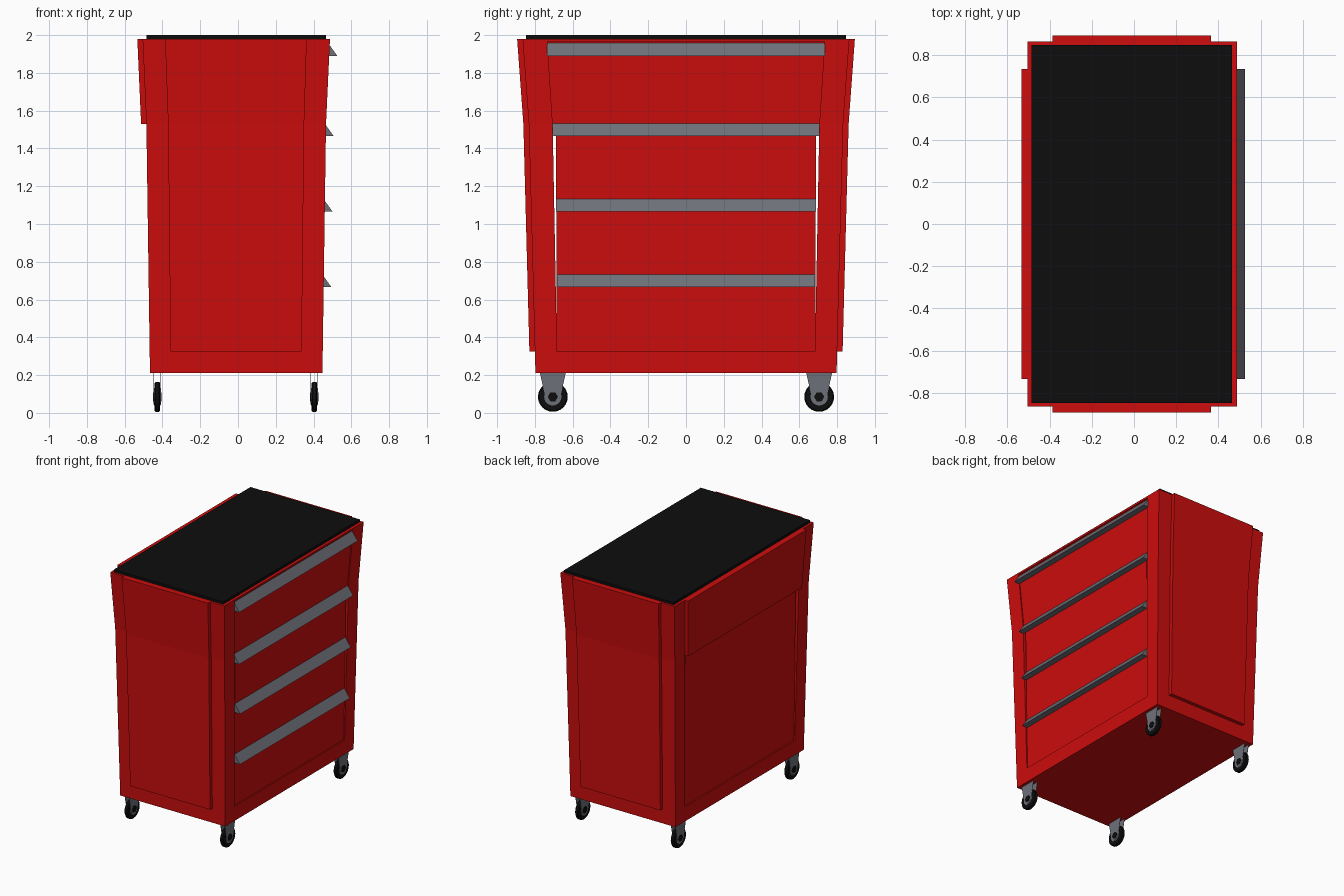
import bpy
import bmesh
from math import radians, sin, cos, pi

cube = bpy.data.objects.get("Cube")
if cube:
    bpy.data.objects.remove(cube, do_unlink=True)


def material(name, rgb):
    m = bpy.data.materials.new(name)
    m.use_nodes = True
    m.diffuse_color = (*rgb, 1)
    m.node_tree.nodes["Principled BSDF"].inputs["Base Color"].default_value = (*rgb, 1)
    return m


RED = material("red_paint", (0.61, 0.004, 0.004))
GREY = material("grey_steel", (0.155, 0.163, 0.19))
BLACK = material("black_rubber", (0.004, 0.004, 0.004))


def loft(name, rings, mat):
    """Solid made by joining equal-sized rings of points and capping both ends."""
    bm = bmesh.new()
    loops = [[bm.verts.new(p) for p in ring] for ring in rings]
    n = len(loops[0])
    for a, b in zip(loops, loops[1:]):
        for i in range(n):
            j = (i + 1) % n
            bm.faces.new((a[i], a[j], b[j], b[i]))
    bm.faces.new(loops[0])
    bm.faces.new(loops[-1])
    bmesh.ops.recalc_face_normals(bm, faces=bm.faces)
    mesh = bpy.data.meshes.new(name)
    bm.to_mesh(mesh)
    bm.free()
    mesh.materials.append(mat)
    obj = bpy.data.objects.new(name, mesh)
    bpy.context.collection.objects.link(obj)
    return obj


def rect(x0, x1, y0, y1, z):
    return [(x0, y0, z), (x1, y0, z), (x1, y1, z), (x0, y1, z)]


def flared(table):
    """Linear interpolation through the heights of a flared profile."""
    def at(z):
        for (z0, v0), (z1, v1) in zip(table, table[1:]):
            if z <= z1:
                break
        return v0 + (v1 - v0) * (z - z0) / (z1 - z0)
    return at


BASE, SILL, KINK, TOP, LIP = 0.21, 0.325, 1.53, 1.98, 1.965
drawer_x = flared([(BASE, 0.447), (KINK, 0.466), (TOP, 0.487)])
back_x = flared([(BASE, -0.466), (KINK, -0.485), (TOP, -0.505)])
end_y = flared([(BASE, 0.797), (KINK, 0.832), (TOP, 0.865)])
opening = flared([(SILL, 0.683), (KINK, 0.706), (TOP, 0.735)])

# Cabinet shell with an opening cut right through it
body = loft("cabinet_body", [rect(back_x(z), drawer_x(z), -end_y(z), end_y(z), z)
                             for z in (BASE, KINK, TOP)], RED)
cutter = loft("opening_cutter", [rect(-1, 1, -opening(z), opening(z), z)
                                 for z in (SILL, KINK, LIP)], RED)
cut = body.modifiers.new("opening", "BOOLEAN")
cut.operation = "DIFFERENCE"
cut.solver = "EXACT"
cut.object = cutter
bpy.context.view_layer.objects.active = body
bpy.ops.object.modifier_apply(modifier=cut.name)
bpy.data.objects.remove(cutter, do_unlink=True)

# Black worktop mat
loft("worktop_mat", [rect(-0.485, 0.465, -0.848, 0.848, z) for z in (TOP, 2.0)], BLACK)

# Raised panels on both ends
panel_x0 = flared([(SILL, -0.357), (KINK, -0.37), (TOP, -0.386)])
panel_x1 = flared([(SILL, 0.337), (KINK, 0.35), (TOP, 0.364)])
for side, name in ((-1, "front_end_panel"), (1, "rear_end_panel")):
    loft(name, [rect(panel_x0(z), panel_x1(z), side * (end_y(z) - 0.01),
                     side * (end_y(z) + 0.029), z) for z in (SILL, KINK, TOP)], RED)

# Back: thick upper panel and slightly recessed lower panel
loft("upper_back_panel", [rect(back_x(z) - 0.028, back_x(z) + 0.001, -opening(z), opening(z), z)
                          for z in (KINK, TOP)], RED)
loft("lower_back_panel", [rect(back_x(z) + 0.01, back_x(z) + 0.025, -0.686, 0.686, z)
                          for z in (SILL, KINK)], RED)

# Drawers with wedge-shaped pull handles
levels = [LIP, KINK, 1.13, 0.73, SILL]
widths = [None, 0.687, 0.686, 0.685]
pull_widths = [0.735, 0.708, 0.687, 0.682]
for i, (top, bottom) in enumerate(zip(levels, levels[1:])):
    loft(f"drawer_front_{i + 1}",
         [rect(drawer_x(z) - 0.025, drawer_x(z) - 0.008, -(widths[i] or opening(z)),
               widths[i] or opening(z), z) for z in (bottom, top)], RED)
    zt = top - 0.008 if i == 0 else top + 0.003
    zb = zt - 0.067
    face = drawer_x(zt) - 0.008
    loft(f"drawer_handle_{i + 1}",
         [[(face, y, zt), (drawer_x(zt) + 0.04, y, zb), (face, y, zb)]
          for y in (-pull_widths[i], pull_widths[i])], GREY)


# Casters
def disc(name, x, y, z, radius, half, sides, mat, bevel=0.0):
    rings = []
    for dx, r in ((-half, radius - bevel), (-half + bevel, radius),
                  (half - bevel, radius), (half, radius - bevel)):
        rings.append([(x + dx, y + r * cos(2 * pi * k / sides), z + r * sin(2 * pi * k / sides))
                      for k in range(sides)])
    if not bevel:
        rings = [rings[0], rings[-1]]
    obj = loft(name, rings, mat)
    bpy.context.view_layer.objects.active = obj
    obj.select_set(True)
    if sides > 8:
        bpy.ops.object.shade_smooth_by_angle(angle=radians(35))
    obj.select_set(False)
    return obj


AXLE = 0.085
for x, xname in ((-0.427, "right"), (0.404, "left")):
    for y, yname in ((-0.705, "front"), (0.705, "rear")):
        label = f"{yname}_{xname}"
        disc(f"{label}_tyre", x, y, AXLE, 0.079, 0.015, 24, BLACK, 0.006)
        disc(f"{label}_wheel_hub", x, y, AXLE, 0.046, 0.0165, 20, GREY)
        disc(f"{label}_axle", x, y, AXLE, 0.027, 0.023, 6, BLACK)
        # Two thin fork plates with rounded lower ends
        outline = [(0.068, BASE), (-0.068, BASE)]
        outline += [(0.04 * cos(a), AXLE + 0.04 * sin(a))
                    for a in (pi + pi * k / 8 for k in range(9))]
        for side, sname in ((-1, "outer"), (1, "inner")):
            loft(f"{label}_fork_{sname}",
                 [[(x + side * d, y + u, v) for u, v in outline] for d in (0.0175, 0.0195)], GREY)
